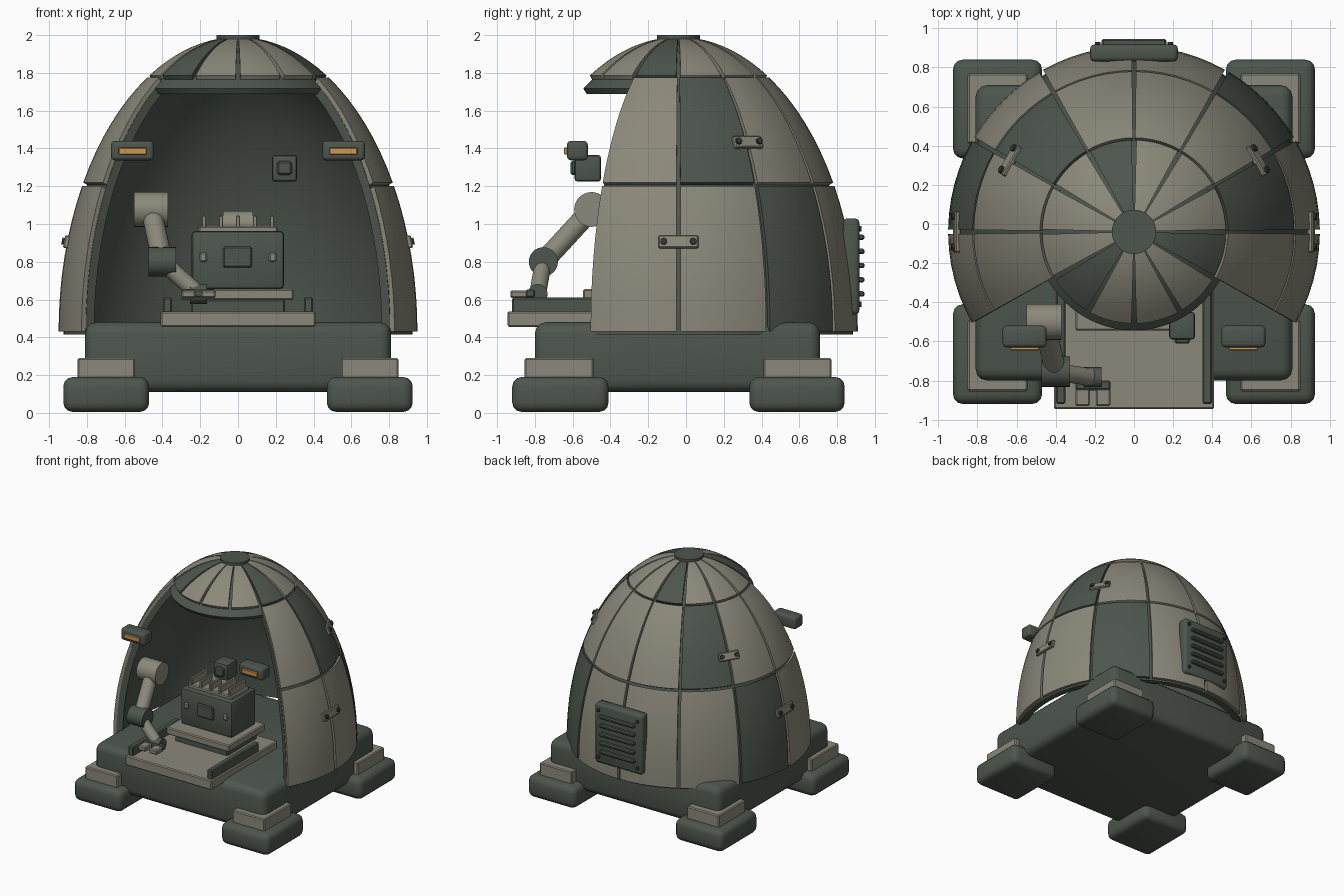
import bpy, bmesh
from math import radians, sin, cos, asin, sqrt
from mathutils import Vector, Matrix

cube = bpy.data.objects.get("Cube")
if cube:
    bpy.data.objects.remove(cube, do_unlink=True)


def material(name, rgb):
    m = bpy.data.materials.new(name)
    m.use_nodes = True
    m.diffuse_color = (*rgb, 1)
    m.node_tree.nodes["Principled BSDF"].inputs["Base Color"].default_value = (*rgb, 1)
    return m


TAN = material("warm grey", (0.26, 0.25, 0.195))
DARK = material("dark green grey", (0.075, 0.092, 0.075))
BOLT = material("bolt charcoal", (0.03, 0.035, 0.03))
AMBER = material("amber lamp", (0.62, 0.31, 0.08))


def finish(bm, name, mat):
    """Smooth shading with sharp edges kept, then link as an object."""
    bmesh.ops.recalc_face_normals(bm, faces=bm.faces)
    for f in bm.faces:
        f.smooth = True
    for e in bm.edges:
        e.smooth = e.calc_face_angle(0) < radians(35)
    me = bpy.data.meshes.new(name)
    bm.to_mesh(me)
    bm.free()
    me.materials.append(mat)
    ob = bpy.data.objects.new(name, me)
    bpy.context.collection.objects.link(ob)
    return ob


def box(name, mat, x, y, z, bevel=0.008, seg=1, frame=Matrix()):
    """Box from its three (low, high) ranges, with bevelled edges."""
    bm = bmesh.new()
    bmesh.ops.create_cube(bm, size=1)
    for v in bm.verts:
        v.co = Vector(r[0] + (c + 0.5) * (r[1] - r[0]) for c, r in zip(v.co, (x, y, z)))
    if bevel:
        bmesh.ops.bevel(bm, geom=bm.edges[:], offset=bevel, segments=seg,
                        profile=0.5, affect='EDGES')
    bm.transform(frame)
    return finish(bm, name, mat)


def rod(name, mat, a, b, r, sides=24, frame=Matrix()):
    """Cylinder between two points."""
    a, b = Vector(a), Vector(b)
    bm = bmesh.new()
    bmesh.ops.create_cone(bm, cap_ends=True, segments=sides, radius1=r, radius2=r,
                          depth=(b - a).length)
    turn = Vector((0, 0, 1)).rotation_difference(b - a).to_matrix().to_4x4()
    bm.transform(frame @ Matrix.Translation((a + b) / 2) @ turn)
    return finish(bm, name, mat)


# Dome: an ellipsoid split into three tiers of twelve gores
CY, Z0, R, H = -0.04, 0.43, 0.95, 1.56


def dome_point(az, el, inset=0.0):
    a, e = radians(az), radians(el)
    r = (R - inset) * cos(e)
    return Vector((r * cos(a), CY + r * sin(a), Z0 + (H - inset) * sin(e)))


def shell(name, mat, az, el, inset, na, ne):
    """Thick dome patch: a curved section swept around the axis."""
    els = [el[0] + (el[1] - el[0]) * i / ne for i in range(ne + 1)]
    section = [(e, inset[0]) for e in els] + [(e, inset[1]) for e in reversed(els)]
    closed = az[1] - az[0] >= 360
    bm = bmesh.new()
    rings = [[bm.verts.new(dome_point(az[0] + (az[1] - az[0]) * i / na, e, t))
              for e, t in section] for i in range(na if closed else na + 1)]
    n = len(section)
    for p, q in zip(rings, rings[1:] + (rings[:1] if closed else [])):
        for j in range(n):
            bm.faces.new((p[j], q[j], q[(j + 1) % n], p[(j + 1) % n]))
    if not closed:
        bm.faces.new(rings[0])
        bm.faces.new(rings[-1])
    return finish(bm, name, mat)


shell("dome_liner", DARK, (-29.5, 209.5), (-0.6, 62), (0.025, 0.075), 48, 14)
shell("crown_liner", DARK, (0, 360), (57, 88), (0.025, 0.06), 72, 8)

DARK_PANELS = {0: (1, 5), 1: (0, 4), 2: (3, 7, 11)}
for tier in range(3):
    for k in range(12):
        if tier < 2 and 7 <= k <= 10:
            continue  # open front
        gap = 0.7 + 0.4 * tier * (tier > 1)
        top = 84.5 if tier == 2 else 30 * tier + 29.6
        shell(f"panel_{tier + 1}_{k + 1}", DARK if k in DARK_PANELS[tier] else TAN,
              (30 * k + gap, 30 * k + 30 - gap), (30 * tier + (0.4 if tier else 0), top),
              (0, 0.03), 6, 8)
rod("crown_cap", DARK, (0, CY, 1.96), (0, CY, 2.0), 0.113, 48)


# Bolted brackets lying on the dome skin
def bracket(az, z, length):
    el = asin((z - Z0) / H)
    pos = dome_point(az, el * 180 / 3.14159)
    out = Vector((cos(radians(az)), sin(radians(az)), 0))
    normal = (out * cos(el) / R + Vector((0, 0, sin(el) / H))).normalized()
    tangent = Vector((-out.y, out.x, 0))
    up = normal.cross(tangent)
    frame = Matrix((tangent, up, normal)).transposed().to_4x4()
    frame.translation = pos
    h = length / 2
    box("bracket_plate", TAN, (-h, h), (-0.034, 0.034), (-0.015, 0.016), 0.006, 1, frame)
    for s in (-1, 1):
        rod("bracket_bolt", BOLT, (s * h * 0.74, 0, 0), (s * h * 0.74, 0, 0.028), 0.018,
            12, frame)


for az in (0, 180):
    bracket(az, 0.905, 0.21)
for az in (30, 150):
    bracket(az, 1.43, 0.17)

# Base and feet
box("base", DARK, (-0.81, 0.81), (-0.80, 0.71), (0.11, 0.48), 0.06, 3)
for s in (-1, 1):
    for y0, y1, m0, m1 in ((-0.92, -0.41, -0.855, -0.49), (0.335, 0.84, 0.41, 0.77)):
        box("foot", DARK, sorted((s * 0.47, s * 0.925)), (y0, y1), (0.005, 0.19), 0.05, 3)
        box("foot_mount", TAN, sorted((s * 0.545, s * 0.85)), (m0, m1), (0.17, 0.29))

# Rear vent
box("vent_panel", DARK, (-0.225, 0.225), (0.83, 0.918), (0.52, 1.03), 0.025, 3)
for i in range(5):
    z = 0.63 + 0.075 * i
    box("vent_slat", DARK, (-0.165, 0.165), (0.91, 0.945), (z - 0.014, z + 0.014))
for x in (-0.185, 0.185):
    for z in (0.575, 0.975):
        rod("vent_bolt", BOLT, (x, 0.91, z), (x, 0.93, z), 0.014, 12)

# Work deck with rails and raised plate
box("deck", TAN, (-0.41, 0.41), (-0.945, -0.05), (0.455, 0.538))
for s in (-1, 1):
    box("rail", DARK, sorted((s * 0.35, s * 0.398)), (-0.92, -0.28), (0.53, 0.612))
box("plate_support", DARK, (-0.25, 0.25), (-0.5, -0.1), (0.53, 0.60))
box("crate_plate", TAN, (-0.30, 0.295), (-0.545, -0.05), (0.597, 0.656))

# Equipment crate with cooling fins
box("crate", DARK, (-0.245, 0.243), (-0.43, -0.10), (0.656, 0.963), 0.02, 2)
box("crate_hatch", DARK, (-0.08, 0.075), (-0.445, -0.42), (0.77, 0.88))
for s in (-1, 1):
    box("crate_latch", TAN, sorted((s * 0.165, s * 0.205)), (-0.44, -0.42), (0.80, 0.85))
box("fin_bed", TAN, (-0.21, 0.21), (-0.38, -0.15), (0.955, 0.99))
for i in range(-2, 3):
    x = 0.09 * i
    box("fin", TAN, (x - 0.011, x + 0.011), (-0.38, -0.16), (0.98, 1.045), 0.004)
rod("crate_drum", TAN, (-0.08, -0.17, 1.0), (0.08, -0.17, 1.0), 0.07)

# Manipulator arm
SHOULDER, ELBOW, WRIST = (-0.46, -0.50, 1.077), (-0.40, -0.755, 0.80), (-0.21, -0.785, 0.63)


def joint(name, mat, c, half, r, sides=32):
    rod(name, mat, (c[0] - half, c[1], c[2]), (c[0] + half, c[1], c[2]), r, sides)


joint("arm_shoulder", TAN, SHOULDER, 0.09, 0.092)
joint("arm_elbow", DARK, ELBOW, 0.073, 0.077)
joint("arm_wrist", DARK, WRIST, 0.045, 0.053, 16)
rod("upper_arm", TAN, SHOULDER, ELBOW, 0.055)
rod("forearm", TAN, ELBOW, WRIST, 0.045)
box("gripper_palm", DARK, (-0.30, -0.12), (-0.85, -0.80), (0.612, 0.652))
for x in (-0.30, -0.195):
    box("gripper_finger", TAN, (x, x + 0.075), (-0.93, -0.84), (0.607, 0.648))

# Work lamps and camera at the opening
for s in (-1, 1):
    box("lamp_housing", DARK, sorted((s * 0.447, s * 0.672)), (-0.63, -0.52),
        (1.337, 1.44), 0.02, 3)
    box("lamp_lens", AMBER, sorted((s * 0.484, s * 0.632)), (-0.646, -0.62),
        (1.367, 1.405), 0.004)
box("camera_body", DARK, (0.18, 0.312), (-0.59, -0.45), (1.225, 1.365), 0.015, 2)
box("camera_lens", DARK, (0.207, 0.285), (-0.612, -0.58), (1.26, 1.333), 0.01)
